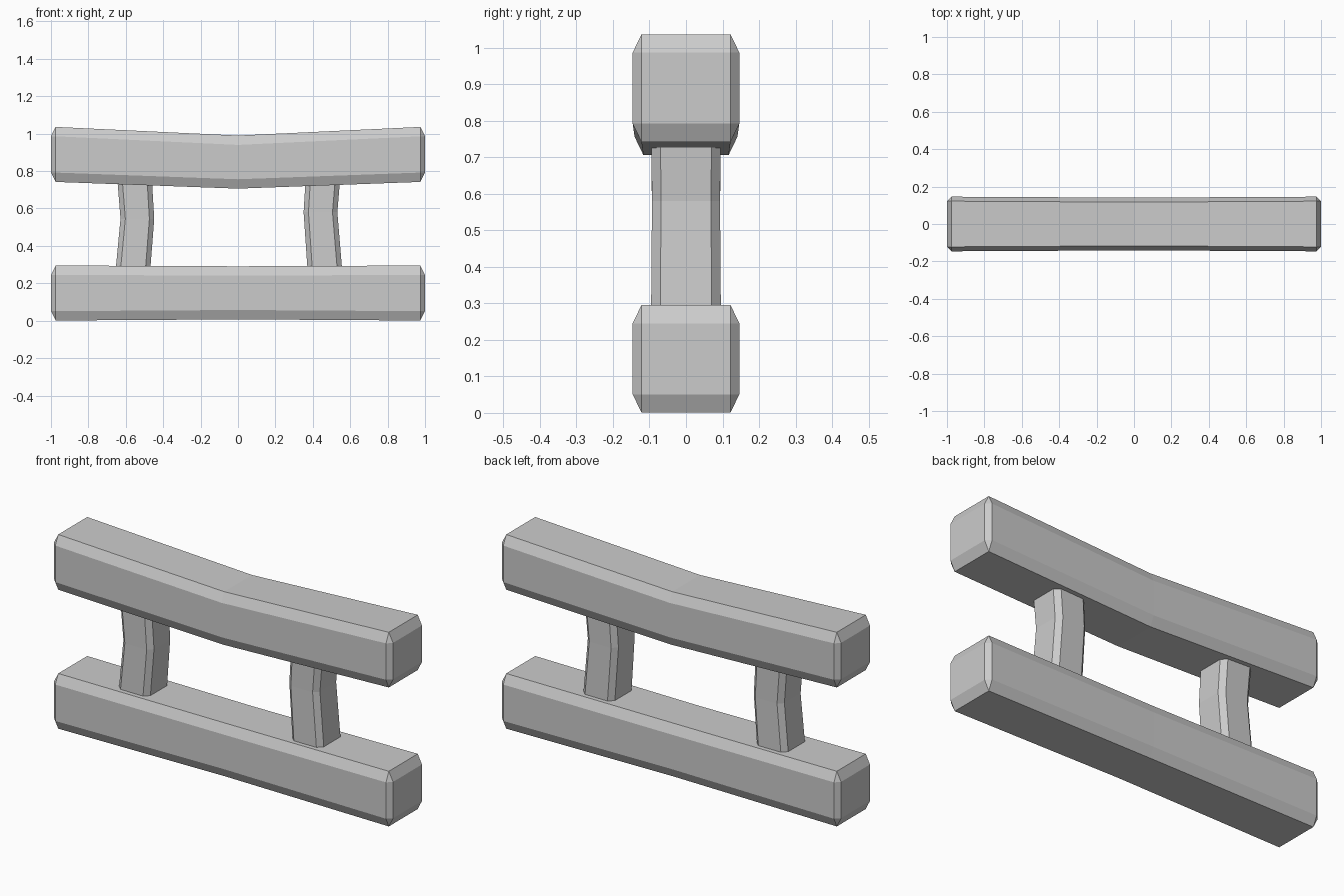
import bpy, bmesh
from mathutils import Vector

if "Cube" in bpy.data.objects:
    bpy.data.objects.remove(bpy.data.objects["Cube"])


def chamfered_bar(name, stations, axis, half, cham, tip):
    """Loft a chamfered bar. stations: (along, offset, scale); half/cham: (a, b)
    in the cross-section; tip: length of the chamfer at both ends."""
    def ring(pos, off, s, inset):
        a, b = half[0] * s, half[1] * s
        ca, cb = cham
        if inset:   # end cap: octagon collapses to a rectangle
            pts = [(x * (a - ca), y * (b - cb)) for x, y in
                   [(1, -1), (1, 1), (1, 1), (-1, 1), (-1, 1), (-1, -1), (-1, -1), (1, -1)]]
        else:
            pts = [(a, cb - b), (a, b - cb), (a - ca, b), (ca - a, b),
                   (-a, b - cb), (-a, cb - b), (ca - a, -b), (a - ca, -b)]
        if axis == 'x':     # section in y, z
            return [Vector((pos, p, q + off)) for p, q in pts]
        return [Vector((p + off, q, pos)) for p, q in pts]

    first, last = stations[0], stations[-1]
    rings = [ring(first[0] - tip, first[1], first[2], True)]
    rings += [ring(*s, False) for s in stations]
    rings.append(ring(last[0] + tip, last[1], last[2], True))

    bm = bmesh.new()
    vr = [[bm.verts.new(p) for p in r] for r in rings]
    for r0, r1 in zip(vr, vr[1:]):
        for i in range(8):
            j = (i + 1) % 8
            bm.faces.new((r0[i], r0[j], r1[j], r1[i]))
    bm.faces.new(vr[0])
    bm.faces.new(vr[-1])
    bmesh.ops.remove_doubles(bm, verts=bm.verts, dist=1e-5)
    bmesh.ops.recalc_face_normals(bm, faces=bm.faces)
    me = bpy.data.meshes.new(name)
    bm.to_mesh(me)
    bm.free()
    ob = bpy.data.objects.new(name, me)
    bpy.context.collection.objects.link(ob)
    return ob


# Rails, slightly thinner in the middle; the upper one sags
RAIL = dict(axis='x', half=(0.146, 0.147), cham=(0.024, 0.05), tip=0.025)
chamfered_bar("lower_rail", [(-0.975, 0.148, 1), (0, 0.149, 0.965), (0.975, 0.148, 1)], **RAIL)
chamfered_bar("upper_rail", [(-0.975, 0.889, 1), (0, 0.848, 0.965), (0.975, 0.889, 1)], **RAIL)

# Bent posts, sunk into both rails
POST = dict(axis='z', half=(0.093, 0.096), cham=(0.026, 0.025), tip=0.03)
chamfered_bar("left_post", [(0.21, -0.567, 1), (0.545, -0.538, 0.97), (0.83, -0.558, 1)], **POST)
chamfered_bar("right_post", [(0.21, 0.469, 1), (0.58, 0.441, 0.97), (0.83, 0.459, 1)], **POST)
